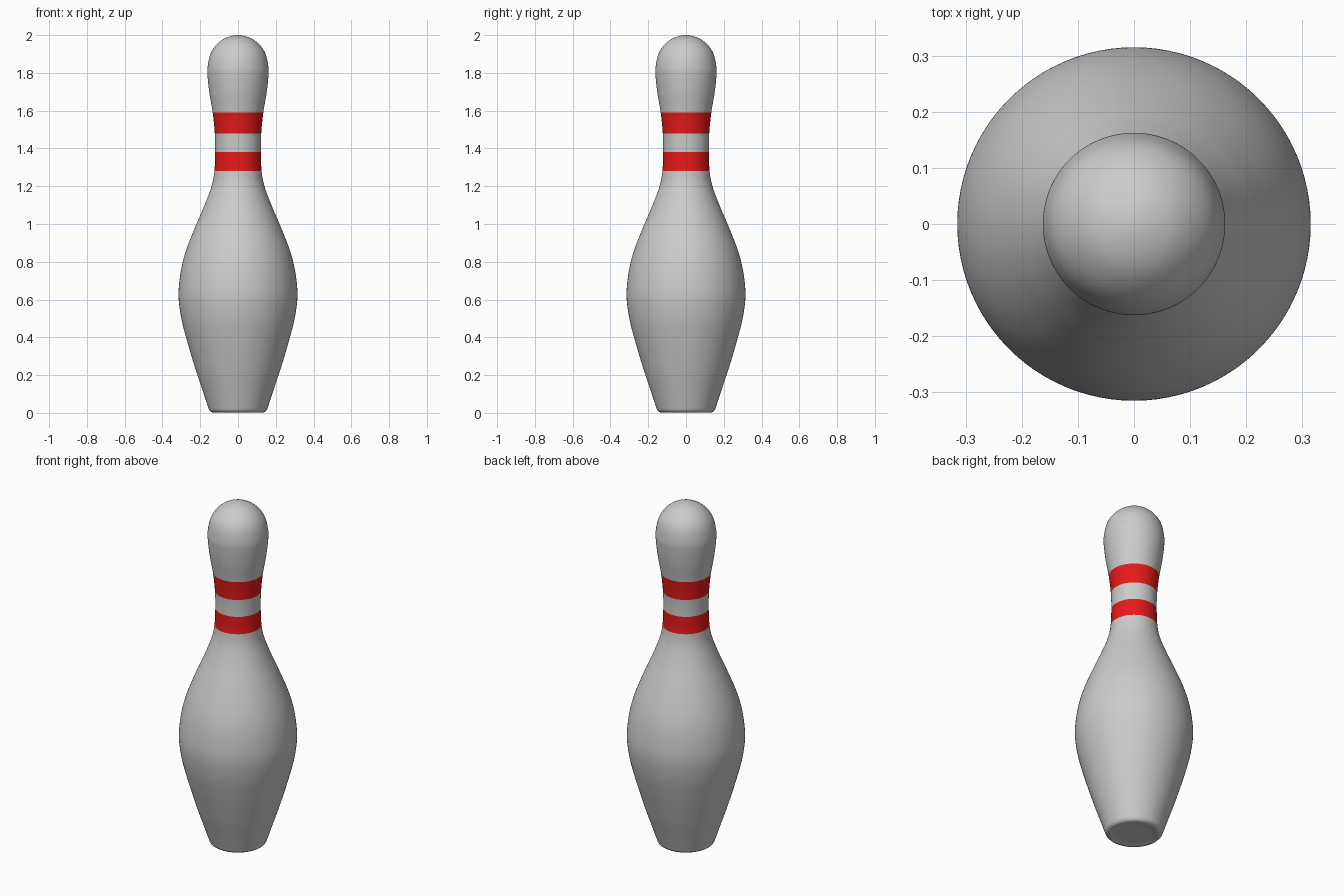
import bpy, bmesh, math
from mathutils import Vector

if "Cube" in bpy.data.objects:
    bpy.data.objects.remove(bpy.data.objects["Cube"])

SIDES, STEPS = 96, 8

# Pin outline as (radius, height), from base centre to crown
OUTLINE = [(0, 0.008), (0.09, 0.008), (0.13, 0.002), (0.15, 0.012), (0.161, 0.04),
           (0.181, 0.1), (0.215, 0.2), (0.246, 0.3), (0.275, 0.4), (0.3, 0.5),
           (0.314, 0.6), (0.312, 0.68), (0.297, 0.78), (0.268, 0.88), (0.22, 1.0),
           (0.177, 1.1), (0.14, 1.2), (0.125, 1.28), (0.121, 1.38), (0.123, 1.48),
           (0.134, 1.59), (0.151, 1.69), (0.161, 1.78), (0.161, 1.83), (0.146, 1.9),
           (0.113, 1.95), (0.065, 1.985), (0, 2.0)]


def spline(points):
    """Smooth Catmull-Rom curve; returns dense list of points."""
    p = [Vector(q) for q in points]
    # reflect the ends through the axis for flat poles
    p = [Vector((-p[1].x, p[1].y))] + p + [Vector((-p[-2].x, p[-2].y))]
    dense = []
    for i in range(1, len(p) - 2):
        a, b, c, d = p[i - 1:i + 3]
        for k in range(STEPS):
            t = k / STEPS
            dense.append(0.5 * (2 * b + (c - a) * t + (2 * a - 5 * b + 4 * c - d) * t * t
                                + (3 * b - a - 3 * c + d) * t ** 3))
    return dense + [p[-2]]


def lathe(name, profile, material=None):
    bm = bmesh.new()
    verts = [bm.verts.new((max(q.x, 0), 0, q.y)) for q in profile]
    edges = [bm.edges.new(pair) for pair in zip(verts, verts[1:])]
    bmesh.ops.spin(bm, geom=verts + edges, axis=(0, 0, 1), cent=(0, 0, 0),
                   angle=math.tau, steps=SIDES)
    bmesh.ops.remove_doubles(bm, verts=bm.verts, dist=1e-5)
    bmesh.ops.recalc_face_normals(bm, faces=bm.faces)
    # open bands: make sure they face outward
    bm.normal_update()
    if sum(f.normal.xy.dot(f.calc_center_median().xy) for f in bm.faces) < 0:
        bmesh.ops.reverse_faces(bm, faces=bm.faces)
    for f in bm.faces:
        f.smooth = True
    mesh = bpy.data.meshes.new(name)
    bm.to_mesh(mesh)
    bm.free()
    if material:
        mesh.materials.append(material)
    obj = bpy.data.objects.new(name, mesh)
    bpy.context.collection.objects.link(obj)


red = bpy.data.materials.new("red")
red.diffuse_color = (0.8, 0.01, 0.01, 1)
red.use_nodes = True
red.node_tree.nodes["Principled BSDF"].inputs["Base Color"].default_value = red.diffuse_color

# Cut the outline at the stripe edges and turn each section
curve = spline(OUTLINE)
cuts = [0] + [i * STEPS for i, q in enumerate(OUTLINE) if q[1] in (1.28, 1.38, 1.48, 1.59)]
cuts.append(len(curve) - 1)
parts = [("body", None), ("lower_stripe", red), ("neck", None),
         ("upper_stripe", red), ("head", None)]
for (name, mat), start, end in zip(parts, cuts, cuts[1:]):
    lathe(name, curve[start:end + 1], mat)
